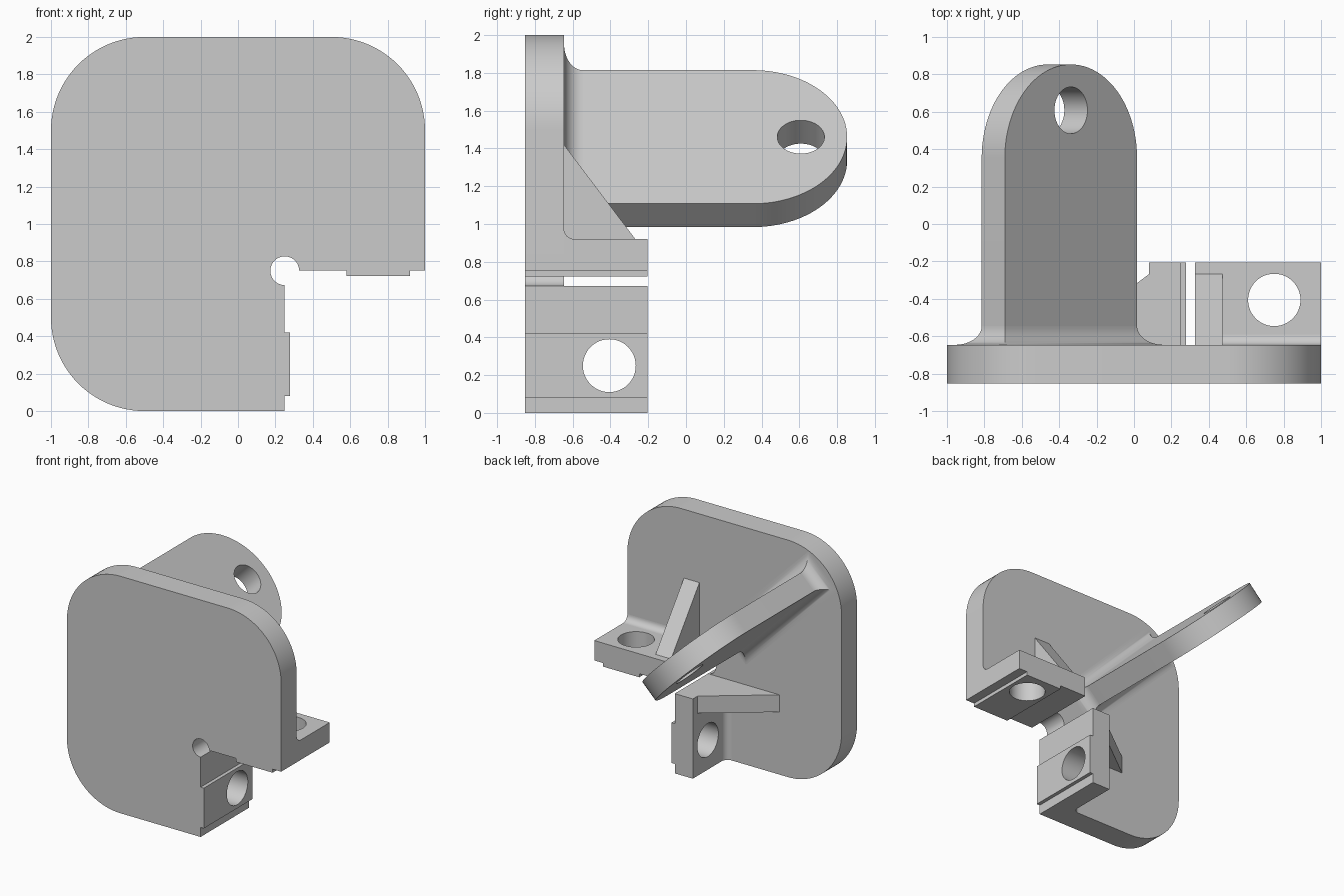
import bpy, bmesh
from math import sin, cos, radians, sqrt
from mathutils import Vector

if "Cube" in bpy.data.objects:
    bpy.data.objects.remove(bpy.data.objects["Cube"], do_unlink=True)

grey = bpy.data.materials.new("plain grey")
grey.use_nodes = True
grey.diffuse_color = (0.6, 0.6, 0.6, 1)
grey.node_tree.nodes["Principled BSDF"].inputs["Base Color"].default_value = (0.6, 0.6, 0.6, 1)

FRONT, BACK, FLANGE_END = -0.853, -0.646, -0.205


def arc(cx, cy, r, a0, a1, n=24):
    angles = [radians(a0 + (a1 - a0) * i / n) for i in range(n + 1)]
    return [(cx + r * cos(a), cy + r * sin(a)) for a in angles]


def same(p):
    return Vector(p)


def mirrored(p):
    # reflect across the diagonal plane x + z = 1
    return Vector((1 - p[2], p[1], 1 - p[0]))


def loft(name, rings):
    """Closed solid through a list of matching point rings."""
    bm = bmesh.new()
    loops = [[bm.verts.new(p) for p in ring] for ring in rings]
    count = len(loops[0])
    for a, b in zip(loops, loops[1:]):
        for i in range(count):
            j = (i + 1) % count
            bm.faces.new((a[i], a[j], b[j], b[i]))
    bm.faces.new(loops[0])
    bm.faces.new(loops[-1])
    bmesh.ops.recalc_face_normals(bm, faces=bm.faces)
    mesh = bpy.data.meshes.new(name)
    bm.to_mesh(mesh)
    bm.free()
    mesh.materials.append(grey)
    obj = bpy.data.objects.new(name, mesh)
    bpy.context.collection.objects.link(obj)
    return obj


def smooth(obj):
    bpy.ops.object.select_all(action="DESELECT")
    obj.select_set(True)
    bpy.context.view_layer.objects.active = obj
    bpy.ops.object.shade_smooth_by_angle(angle=radians(30))


def drill(obj, rings):
    cutter = loft("hole_cutter", rings)
    cutter.hide_render = True
    mod = obj.modifiers.new("hole", "BOOLEAN")
    mod.operation, mod.solver, mod.object = "DIFFERENCE", "EXACT", cutter
    bpy.context.view_layer.update()
    bpy.context.view_layer.objects.active = obj
    bpy.ops.object.modifier_apply(modifier=mod.name)
    bpy.data.objects.remove(cutter, do_unlink=True)


# Main plate: rounded corners, stepped notch and round corner relief
step = [(0.327, 0.752), (0.58, 0.752), (0.58, 0.722), (0.92, 0.722), (0.92, 0.752), (1, 0.752)]
outline = arc(0.5, 1.5, 0.5, 0, 90) + arc(-0.5, 1.5, 0.5, 90, 180) + arc(-0.5, 0.5, 0.5, 180, 270)
outline += [(1 - z, 1 - x) for x, z in reversed(step)]
outline += arc(0.25, 0.75, 0.077, 268, 2, 32) + step
smooth(loft("main_plate", [[(x, y, z) for x, z in outline] for y in (FRONT, BACK)]))

# Two matching flanges, each with a locating rail, bolt hole, fillet and gusset
TOP, START, R = 0.92, 0.327, 0.055
for side, place in (("right", same), ("lower", mirrored)):
    section = step + [(1, TOP), (START, TOP)]
    flange = loft(side + "_flange", [[place((x, y, z)) for x, z in section]
                                     for y in (BACK, FLANGE_END)])
    circle = arc(0.75, -0.406, 0.14, 0, 360, 48)[:-1]
    drill(flange, [[place((x, y, z)) for x, y in circle] for z in (0.6, 1.0)])
    smooth(flange)

    cove = [(BACK, TOP)] + arc(BACK + R, TOP + R, R, 270, 180, 10)
    smooth(loft(side + "_flange_fillet", [[place((x, y, z)) for y, z in cove]
                                          for x in (START, 1)]))

    wedge = [(BACK, TOP), (-0.268, TOP), (BACK, 1.42)]
    smooth(loft(side + "_gusset", [[place((x, y, z)) for y, z in wedge]
                                   for x in (START, 0.472)]))

# Diagonal lug standing on the back of the plate
ALONG = Vector((1, 0, -1)) / sqrt(2)
ACROSS = Vector((1, 0, 1)) / sqrt(2)
MIDDLE = Vector((-0.399, 0, 1.399))
HALF, THICK, COVE = 0.5, 0.0875, 0.1


def lug_point(t, y, n):
    return MIDDLE + ALONG * t + ACROSS * n + Vector((0, y, 0))


tab = [(-HALF, BACK + COVE), (HALF, BACK + COVE)] + arc(0, 0.353, HALF, 0, 180, 48)
lug = loft("lug", [[lug_point(t, y, n) for t, y in tab] for n in (-THICK, THICK)])
eye = arc(0, 0.608, 0.125, 0, 360, 48)[:-1]
drill(lug, [[lug_point(t, y, n) for t, y in eye] for n in (-0.2, 0.2)])
smooth(lug)

# Mitred cove flaring the lug into the plate
rings = []
for grow, y in arc(COVE, BACK + COVE, COVE, 180, 270, 12):
    a, b = HALF + grow, THICK + grow
    rings.append([lug_point(t, y, n) for t, n in ((-a, -b), (a, -b), (a, b), (-a, b))])
smooth(loft("lug_base_fillet", rings))
